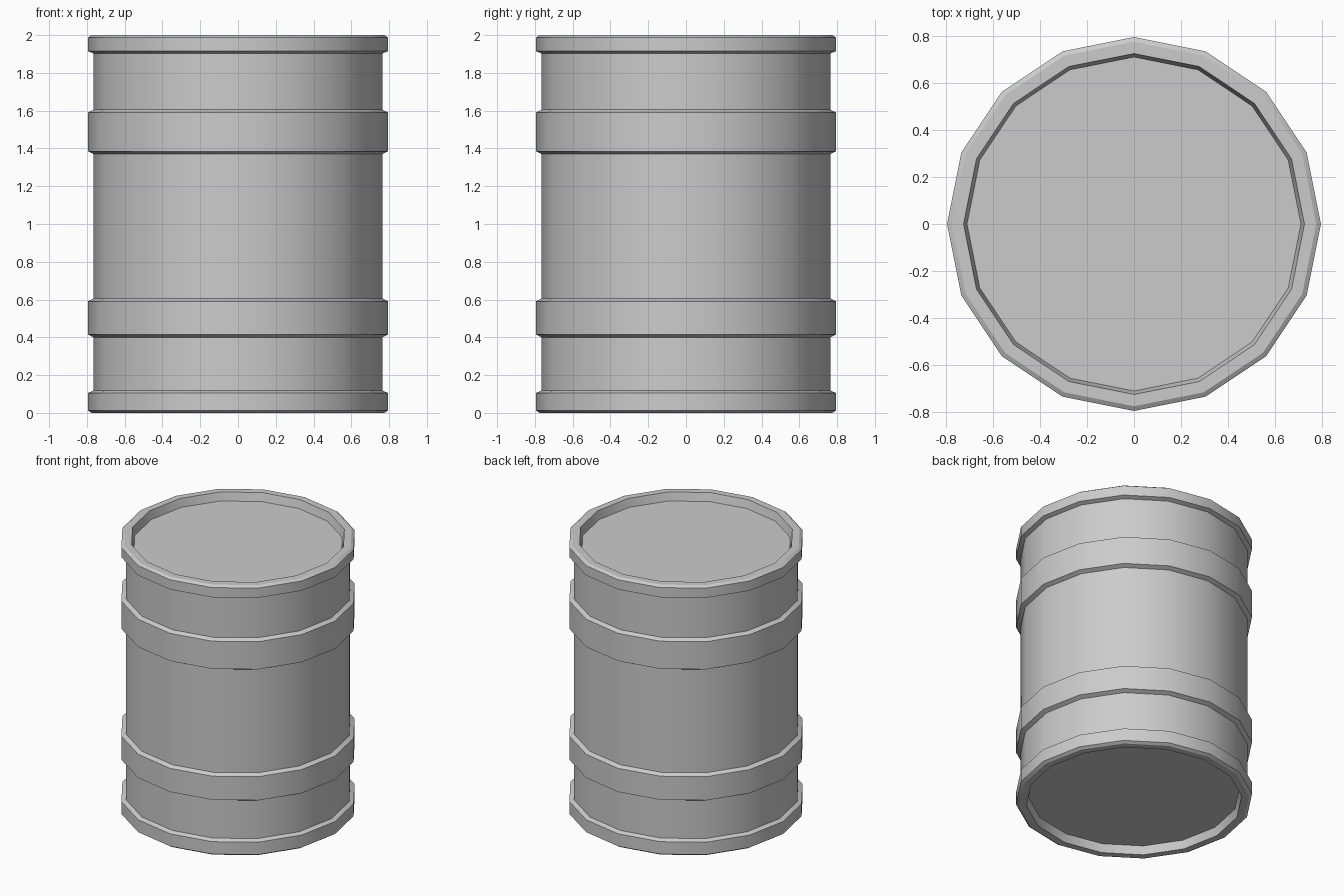
import bpy, bmesh
from math import sin, cos, tau, radians

if "Cube" in bpy.data.objects:
    bpy.data.objects.remove(bpy.data.objects["Cube"])

SIDES = 16
BODY, RIM, LID = 0.765, 0.795, 0.71


def band(z0, z1, c=0.015):
    """Raised chamfered hoop standing proud of the body."""
    return [(BODY, z0), (RIM, z0 + c), (RIM, z1 - c), (BODY, z1)]


def lathe(name, profile):
    """Revolve a bottom-to-top (radius, z) profile and cap both ends."""
    bm = bmesh.new()
    rings = [[bm.verts.new((r * cos(tau * i / SIDES), r * sin(tau * i / SIDES), z))
              for i in range(SIDES)] for r, z in profile]
    for lo, hi in zip(rings, rings[1:]):
        for i in range(SIDES):
            j = (i + 1) % SIDES
            bm.faces.new((lo[i], lo[j], hi[j], hi[i]))
    bm.faces.new(rings[0][::-1])
    bm.faces.new(rings[-1])
    bmesh.ops.recalc_face_normals(bm, faces=bm.faces)
    mesh = bpy.data.meshes.new(name)
    bm.to_mesh(mesh)
    bm.free()
    obj = bpy.data.objects.new(name, mesh)
    bpy.context.collection.objects.link(obj)
    return obj


# recessed base and bottom rim
profile = [(LID, 0.06), (0.725, 0.0), (0.775, 0.0), (RIM, 0.013), (RIM, 0.105), (BODY, 0.118)]
# two hoops around the body
profile += band(0.40, 0.605) + band(1.37, 1.605)
# top rim and recessed lid
profile += [(BODY, 1.903), (RIM, 1.915), (RIM, 1.987), (0.775, 2.0), (0.725, 2.0), (LID, 1.94)]

barrel = lathe("barrel", profile)
bpy.context.view_layer.objects.active = barrel
barrel.select_set(True)
bpy.ops.object.shade_smooth_by_angle(angle=radians(30))
